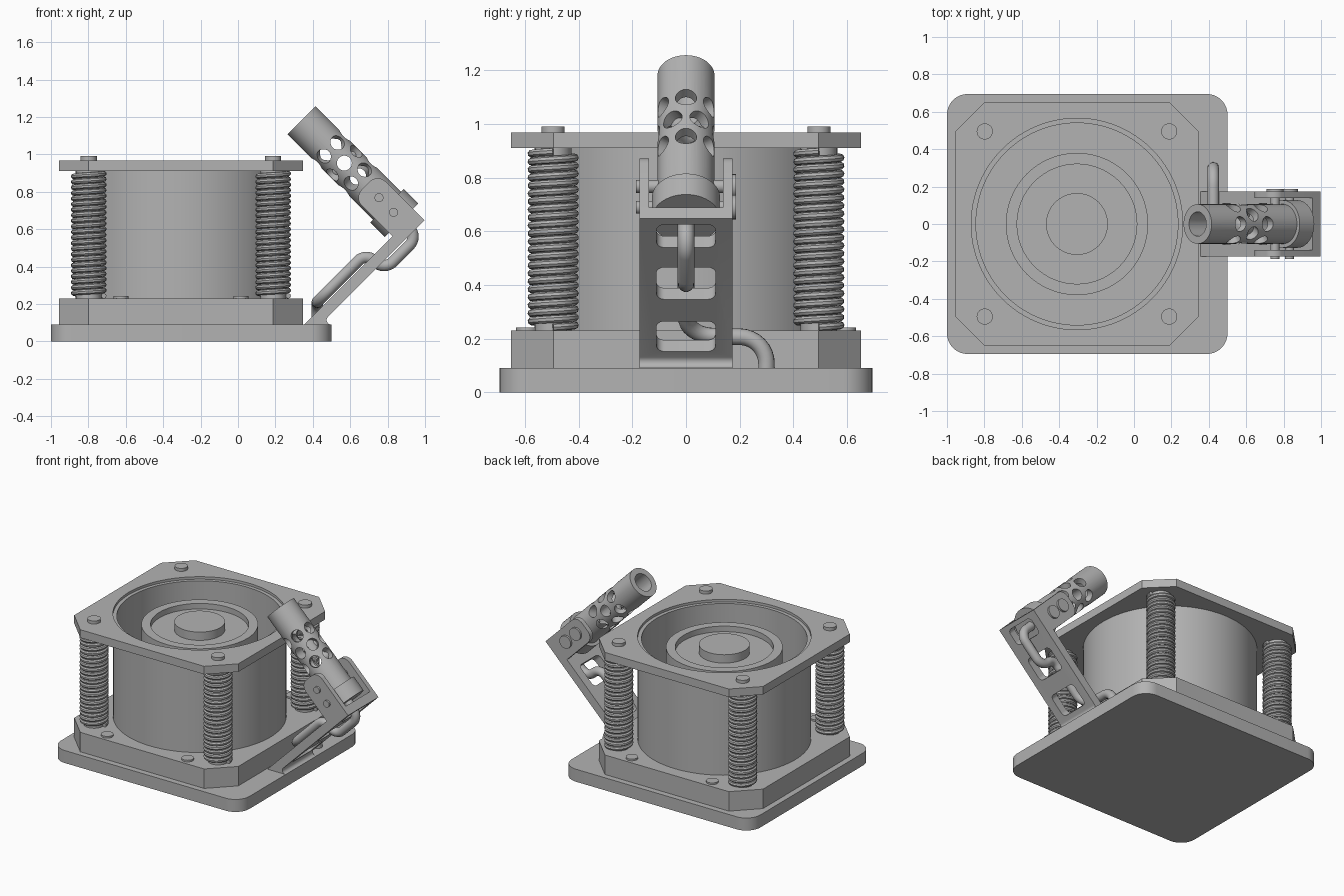
import bpy, bmesh
from math import sin, cos, pi, radians
from mathutils import Vector, Matrix

cube = bpy.data.objects.get("Cube")
if cube:
    bpy.data.objects.remove(cube)

grey = bpy.data.materials.new("plain_grey")
grey.use_nodes = True
grey.diffuse_color = (0.45, 0.45, 0.45, 1)
grey.node_tree.nodes["Principled BSDF"].inputs["Base Color"].default_value = grey.diffuse_color

parts = []
TILT = Matrix.Rotation(radians(45), 4, 'Y')  # local x = barrel axis, local z = along bracket


def add(name, data, matrix=None):
    ob = bpy.data.objects.new(name, data)
    bpy.context.scene.collection.objects.link(ob)
    ob.matrix_world = matrix or Matrix()
    data.materials.append(grey)
    parts.append(ob)
    return ob


def bake(ob):
    """Replace an object's modifiers or curve by the finished mesh."""
    bpy.context.view_layer.update()
    dg = bpy.context.evaluated_depsgraph_get()
    mesh = bpy.data.meshes.new_from_object(ob.evaluated_get(dg))
    if ob.type == 'MESH':
        ob.modifiers.clear()
        ob.data = mesh
        return ob
    name, matrix = ob.name, ob.matrix_world.copy()
    parts.remove(ob)
    bpy.data.objects.remove(ob)
    mesh.materials.clear()
    return add(name, mesh, matrix)


def cut(ob, cutters):
    for c in cutters:
        m = ob.modifiers.new("cut", 'BOOLEAN')
        m.operation, m.solver, m.object = 'DIFFERENCE', 'EXACT', c
    bake(ob)
    for c in cutters:
        parts.remove(c)
        bpy.data.objects.remove(c)


def fillet(points, radius, closed=True, steps=8):
    """Round the corners of a path; radius is one number or one per point."""
    pts = [Vector(p) for p in points]
    n = len(pts)
    radii = radius if isinstance(radius, list) else [radius] * n
    out = []
    for i, p in enumerate(pts):
        if radii[i] == 0 or (not closed and i in (0, n - 1)):
            out.append(p)
            continue
        a = (pts[i - 1] - p).normalized()
        b = (pts[(i + 1) % n] - p).normalized()
        half = a.angle(b) / 2
        d = radii[i] * cos(half) / sin(half)
        for k in range(steps + 1):
            t = k / steps
            wa, wp, wb = (1 - t) ** 2, 2 * t * (1 - t) * sin(half), t * t
            out.append((wa * (p + a * d) + wp * p + wb * (p + b * d)) / (wa + wp + wb))
    return out


def prism(name, points, direction, matrix=None):
    bm = bmesh.new()
    face = bm.faces.new([bm.verts.new(p) for p in points])
    ext = bmesh.ops.extrude_face_region(bm, geom=[face])
    bmesh.ops.translate(bm, vec=direction, verts=[g for g in ext["geom"] if isinstance(g, bmesh.types.BMVert)])
    bmesh.ops.recalc_face_normals(bm, faces=bm.faces)
    mesh = bpy.data.meshes.new(name)
    bm.to_mesh(mesh)
    bm.free()
    return add(name, mesh, matrix)


def cylinder(name, start, end, r, sides=32, matrix=None):
    start, end = Vector(start), Vector(end)
    q = Vector((0, 0, 1)).rotation_difference(end - start)
    ring = [start + q @ Vector((r * cos(2 * pi * k / sides), r * sin(2 * pi * k / sides), 0)) for k in range(sides)]
    return prism(name, ring, end - start, matrix)


def lathe(name, profile, matrix, sides=96):
    bm = bmesh.new()
    vs = [bm.verts.new((r, 0, z)) for r, z in profile]
    edges = [bm.edges.new(p) for p in zip(vs, vs[1:])]
    bmesh.ops.spin(bm, geom=vs + edges, cent=(0, 0, 0), axis=(0, 0, 1), angle=2 * pi, steps=sides)
    bmesh.ops.remove_doubles(bm, verts=bm.verts, dist=1e-5)
    bmesh.ops.recalc_face_normals(bm, faces=bm.faces)
    mesh = bpy.data.meshes.new(name)
    bm.to_mesh(mesh)
    bm.free()
    return add(name, mesh, matrix)


def wire(name, points, r, resolution, matrix=None):
    cu = bpy.data.curves.new(name, 'CURVE')
    cu.dimensions = '3D'
    cu.bevel_depth, cu.bevel_resolution, cu.use_fill_caps = r, resolution, True
    sp = cu.splines.new('POLY')
    sp.points.add(len(points) - 1)
    for q, p in zip(sp.points, points):
        q.co = (*p, 1)
    return bake(add(name, cu, matrix))


def rect(x0, x1, y0, y1, z):
    return [(x0, y0, z), (x1, y0, z), (x1, y1, z), (x0, y1, z)]


# Base and the two chamfered plates
CX = -0.305
prism("base_plate", fillet(rect(-1, 0.5, -0.695, 0.695, 0), 0.11), (0, 0, 0.09))
hx, hy, ch = 0.653, 0.653, 0.16
octagon = [(CX + sx * x, sy * y) for sx, sy, order in ((1, 1, 1), (-1, 1, -1), (-1, -1, 1), (1, -1, -1))
           for x, y in ((hx, hy - ch), (hx - ch, hy))[::order]]
prism("lower_plate", [(x, y, 0.09) for x, y in octagon], (0, 0, 0.14))
upper = prism("upper_plate", [(x, y, 0.91) for x, y in octagon], (0, 0, 0.058))
cut(upper, [cylinder("opening", (CX, 0, 0.8), (CX, 0, 1.1), 0.565, 96)])

# Drum with inner ring, centre disc and studded floor
lathe("drum", [(0.565, 0.23), (0.565, 0.95), (0.54, 0.95), (0.54, 0.55), (0.38, 0.55), (0.38, 0.89),
               (0.32, 0.89), (0.32, 0.85), (0.165, 0.85), (0.165, 0.91), (0, 0.91)],
      Matrix.Translation((CX, 0, 0)))
for k in range(30):
    a = 2 * pi * k / 30 + pi / 2
    x, y = CX + 0.455 * cos(a), 0.455 * sin(a)
    cylinder("floor_stud", (x, y, 0.545), (x, y, 0.555), 0.012, 12)

# Corner springs, rods and bolts
TURNS, SEG = 22, 24
for x in (CX - 0.493, CX + 0.493):
    for y in (-0.495, 0.495):
        coil = [(x + 0.081 * cos(2 * pi * k / SEG), y + 0.081 * sin(2 * pi * k / SEG),
                 0.243 + 0.654 * k / (TURNS * SEG)) for k in range(TURNS * SEG + 1)]
        wire("spring", coil, 0.0145, 2)
        cylinder("spring_rod", (x, y, 0.2), (x, y, 0.93), 0.068)
        cylinder("upper_bolt", (x, y, 0.95), (x, y, 0.99), 0.043)
for x in (CX - 0.32, CX + 0.32):
    for y in (-0.593, 0.593):
        cylinder("lower_bolt", (x, y, 0.2), (x, y, 0.242), 0.04)

# Leaning bracket with a filleted foot and three windows
top_in, top_out = TILT @ Vector((0.187, 0, 1.1625)), TILT @ Vector((0.247, 0, 1.1625))
foot = Vector((0.44, 0, 0.09))
side = [(0.355, 0, 0.08), (0.5, 0, 0.08), (0.5, 0, 0.09), foot, top_out, top_in, (0.355, 0, 0.09)]
side = [Vector(p) - Vector((0, 0.173, 0)) for p in fillet(side, [0, 0, 0, 0.024, 0, 0, 0])]
bracket = prism("bracket", side, (0, 0.346, 0))
windows = []
for z0, z1 in ((0.153, 0.265), (0.347, 0.466), (0.54, 0.625)):
    v0, v1 = (z * 2 ** 0.5 + 0.247 for z in (z0, z1))
    outline = [(0.1, -0.11, v0), (0.1, 0.11, v0), (0.1, 0.11, v1), (0.1, -0.11, v1)]
    windows.append(prism("window", fillet(outline, 0.03), (0.3, 0, 0), TILT))
cut(bracket, windows)

# Cheeks holding the barrel, with two cross pins
for y in (-0.173, 0.138):
    ear = [(0.247, y, 0.981), (0.247, y, 1.1625), (-0.106, y, 1.1625), (-0.106, y, 0.981)]
    prism("cheek", fillet(ear, [0, 0, 0.06, 0.06]), (0, 0.035, 0), TILT)
AX = 1.076
for u in (-0.01, 0.1):
    cylinder("pin", (u, -0.186, AX), (u, 0.18, AX), 0.024, 24, TILT)
    cylinder("pin_head", (u, 0.17, AX), (u, 0.187, AX), 0.045, 24, TILT)

# Perforated barrel with a rear collar
barrel = cylinder("barrel", (-0.595, 0, AX), (0.15, 0, AX), 0.106, 64, TILT)
cutters = [cylinder("bore", (-0.7, 0, AX), (0.04, 0, AX), 0.065, 48, TILT)]
for u, turn in ((-0.375, 0), (-0.272, 30), (-0.17, 0)):
    for k in range(3):
        a = radians(turn + 60 * k)
        d = Vector((0, sin(a), cos(a))) * 0.2
        c = Vector((u, 0, AX))
        cutters.append(cylinder("vent", c - d, c + d, 0.04, 24, TILT))
cut(barrel, cutters)
cylinder("collar", (0.05, 0, AX), (0.16, 0, AX), 0.127, 64, TILT)

# Bent pipe from the barrel's rear, through the windows, down to the base
path = [TILT @ Vector((u, 0, v)) for u, v in ((0.15, AX), (0.285, AX), (0.285, 0.82), (0.15, 0.82), (0.15, 0.45))]
path += [Vector((0.424, 0.3, 0.205)), Vector((0.424, 0.3, 0.08))]
wire("pipe", fillet(path, [0, 0.065, 0.065, 0.06, 0.1, 0.1, 0], closed=False), 0.031, 5)

# Smooth round surfaces, keep hard edges
bpy.ops.object.select_all(action='DESELECT')
for ob in parts:
    ob.select_set(True)
bpy.context.view_layer.objects.active = parts[0]
bpy.ops.object.shade_smooth_by_angle(angle=radians(35))
